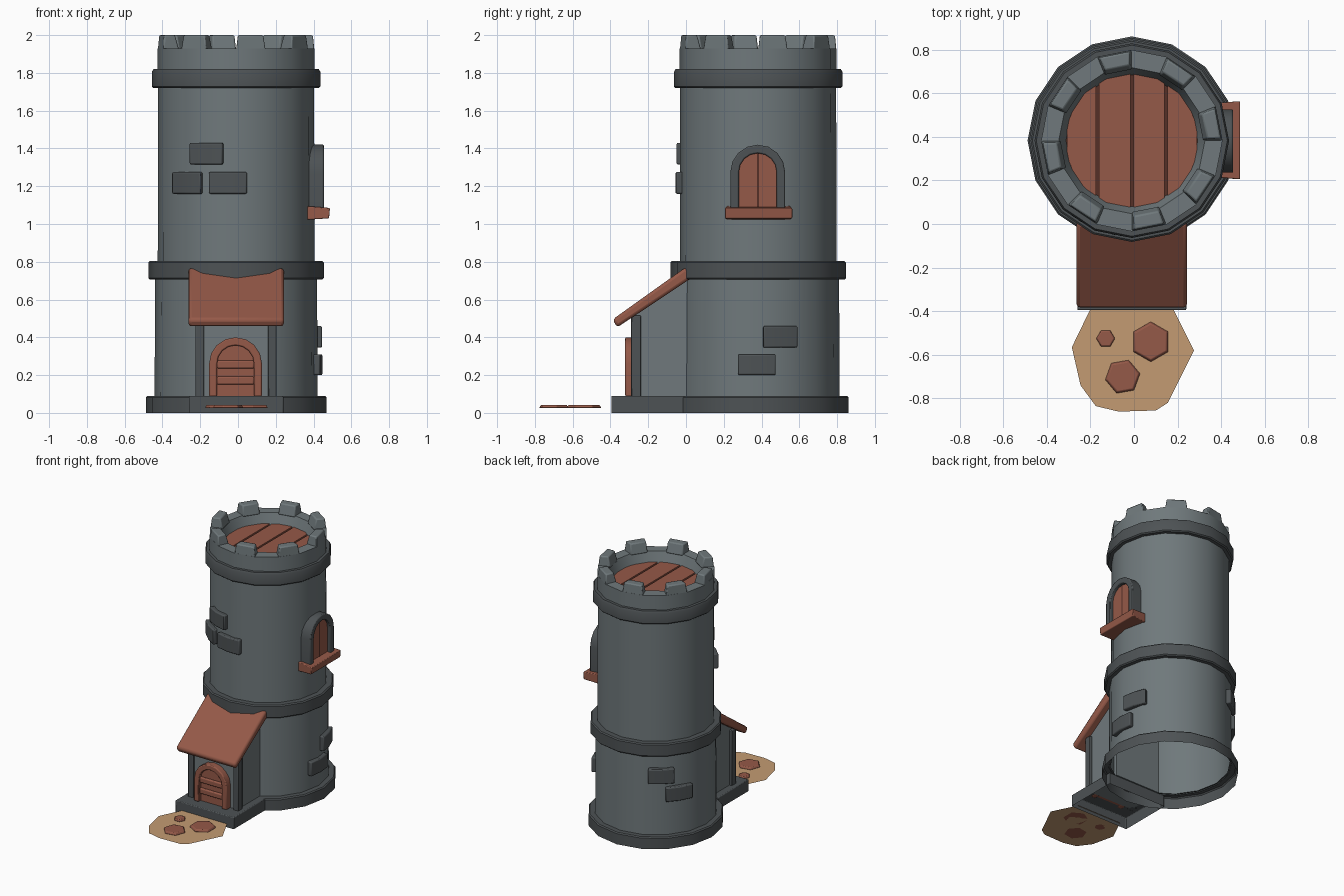
import bpy, bmesh
from math import sin, cos, pi, radians, sqrt

if "Cube" in bpy.data.objects:
    bpy.data.objects.remove(bpy.data.objects["Cube"])

CX, CY, N = -0.01, 0.382, 16


def material(name, rgb):
    m = bpy.data.materials.new(name)
    m.diffuse_color = (*rgb, 1)
    m.use_nodes = True
    m.node_tree.nodes["Principled BSDF"].inputs["Base Color"].default_value = m.diffuse_color
    return m


STONE = material("stone", (0.16, 0.19, 0.20))
DARK = material("dark_stone", (0.075, 0.085, 0.09))
WOOD = material("red_wood", (0.30, 0.10, 0.065))
GROOVE = material("dark_wood", (0.09, 0.03, 0.02))
SAND = material("sand", (0.55, 0.33, 0.17))


def finish(name, bm, mat, bevel=0, angle=32):
    me = bpy.data.meshes.new(name)
    bm.to_mesh(me)
    bm.free()
    me.materials.append(mat)
    ob = bpy.data.objects.new(name, me)
    bpy.context.collection.objects.link(ob)
    if bevel:
        b = ob.modifiers.new("bevel", 'BEVEL')
        b.width, b.segments, b.limit_method = bevel, 2, 'ANGLE'
        b.angle_limit = radians(40)
    bpy.ops.object.select_all(action='DESELECT')
    ob.select_set(True)
    bpy.context.view_layer.objects.active = ob
    bpy.ops.object.shade_smooth_by_angle(angle=radians(angle))
    return ob


def lathe(name, profile, mat):
    """Open surface of revolution about the tower axis, profile of (r, z)."""
    bm = bmesh.new()
    rings = [[bm.verts.new((CX + r * cos(2 * pi * i / N), CY + r * sin(2 * pi * i / N), z))
              for i in range(N)] for r, z in profile]
    for a, b in zip(rings, rings[1:]):
        for i in range(N):
            j = (i + 1) % N
            bm.faces.new((a[i], a[j], b[j], b[i]))
    return finish(name, bm, mat)


def loft(name, loop_a, loop_b, mat, bevel=0, caps=(True, True)):
    """Solid between two matching point loops."""
    bm = bmesh.new()
    a = [bm.verts.new(p) for p in loop_a]
    b = [bm.verts.new(p) for p in loop_b]
    for i in range(len(a)):
        j = (i + 1) % len(a)
        bm.faces.new((a[i], a[j], b[j], b[i]))
    if caps[0]:
        bm.faces.new(a[::-1])
    if caps[1]:
        bm.faces.new(b)
    bmesh.ops.recalc_face_normals(bm, faces=bm.faces)
    return finish(name, bm, mat, bevel)


def box(name, x0, x1, y0, y1, z0, z1, mat, bevel=0, caps=(True, True)):
    c = [(x0, y0), (x1, y0), (x1, y1), (x0, y1)]
    return loft(name, [(*p, z0) for p in c], [(*p, z1) for p in c], mat, bevel, caps)


def polar(r, deg, z):
    return (CX + r * cos(radians(deg)), CY + r * sin(radians(deg)), z)


def wedge(a0, a1, r0, r1, z, steps):
    angs = [a0 + (a1 - a0) * i / steps for i in range(steps + 1)]
    return [polar(r1, a, z) for a in angs] + [polar(r0, a, z) for a in reversed(angs)]


def arch(hw, z0, spring):
    return ([(-hw, z0)] + [(-hw * cos(pi * i / 8), spring + hw * sin(pi * i / 8)) for i in range(9)]
            + [(hw, z0)])


# Tower walls, footing and bands
lathe("footing", [(0.478, 0), (0.478, 0.082), (0.47, 0.09), (0.42, 0.09)], DARK)
lathe("lower_wall", [(0.432, 0.085), (0.428, 0.75)], STONE)
lathe("middle_band", [(0.41, 0.705), (0.456, 0.705), (0.464, 0.713), (0.464, 0.797),
                      (0.456, 0.805), (0.40, 0.805)], DARK)
lathe("upper_wall", [(0.415, 0.79), (0.413, 1.75)], STONE)
lathe("top_band", [(0.40, 1.72), (0.438, 1.72), (0.446, 1.728), (0.446, 1.805),
                   (0.438, 1.82), (0.40, 1.82)], DARK)

# Parapet with eight merlons
lathe("parapet", [(0.416, 1.80), (0.416, 1.93), (0.335, 1.93), (0.30, 1.84)], STONE)
for k in range(8):
    a = -90 + 45 * k
    loft(f"merlon_{k}", wedge(a, a + 22.5, 0.325, 0.416, 1.92, 1),
         wedge(a + 1.5, a + 21, 0.345, 0.408, 2.0, 1), STONE, 0.008)

# Plank floor on the roof
loft("floor_base", [polar(0.33, 22.5 * i, 1.835) for i in range(N)],
     [polar(0.33, 22.5 * i, 1.845) for i in range(N)], GROOVE)
edges = [-0.305, -0.157, 0, 0.157, 0.305]
for k, (a, b) in enumerate(zip(edges, edges[1:])):
    a, b = a + 0.007, b - 0.007
    xs = [a + (b - a) * i / 4 for i in range(5)]
    h = [sqrt(0.306 ** 2 - x * x) for x in xs]
    pts = ([(CX + x, CY - y) for x, y in zip(xs, h)]
           + [(CX + x, CY + y) for x, y in reversed(list(zip(xs, h)))])
    loft(f"floor_plank_{k}", [(*p, 1.84) for p in pts], [(*p, 1.857) for p in pts], WOOD)

# Raised bricks: start angle, end angle, bottom, top, wall radius
bricks = [(-124.5, -99.6, 1.315, 1.43, 0.413), (-141, -115.7, 1.16, 1.275, 0.413),
          (-109.5, -82.3, 1.16, 1.275, 0.413),
          (3.6, 27.5, 0.345, 0.46, 0.43), (-13.7, 11.9, 0.2, 0.31, 0.43),
          (118, 142, 0.49, 0.605, 0.43), (134, 160, 0.35, 0.46, 0.43)]
for k, (a0, a1, z0, z1, r) in enumerate(bricks):
    loft(f"brick_{k}", wedge(a0, a1, r - 0.03, r + 0.027, z0, 2),
         wedge(a0, a1, r - 0.03, r + 0.027, z1, 2), DARK, 0.008)

# Porch: footing, walls, corner posts, sloping roof
box("porch_footing", -0.26, 0.24, -0.395, 0.02, 0, 0.09, DARK, 0.006, caps=(False, True))
side = [(-0.272, 0.085), (-0.272, 0.53), (0.03, 0.73), (0.03, 0.085)]
loft("porch_walls", [(-0.205, *p) for p in side], [(0.185, *p) for p in side], STONE)
for n, x in (("left", -0.225), ("right", 0.16)):
    box(f"porch_post_{n}", x, x + 0.045, -0.29, -0.237, 0.085, 0.515, DARK, 0.005)
slab = [(-0.388, 0.495), (0.0, 0.772), (0.035, 0.718), (-0.365, 0.452)]
loft("porch_roof", [(-0.263, *p) for p in slab], [(0.243, *p) for p in slab], WOOD, 0.016)


# Arched openings: door faces -y, window faces +x
def door_place(u, z, d):
    return (-0.013 + u, -d, z)


def window_place(u, z, d):
    return (d, 0.38 + u, z)


def arched(name, place, hw, thick, z0, spring, back, front, pane):
    frame = arch(hw, z0, spring) + arch(hw - thick, z0, spring)[::-1]
    loft(name + "_frame", [place(*p, back) for p in frame],
         [place(*p, front) for p in frame], WOOD if name == "door" else DARK, 0.007)
    inner = arch(hw - thick + 0.003, z0, spring)
    loft(name + "_panel", [place(*p, back) for p in inner],
         [place(*p, pane) for p in inner], WOOD)


arched("door", door_place, 0.14, 0.042, 0.088, 0.26, 0.26, 0.322, 0.295)
arched("window", window_place, 0.145, 0.045, 1.08, 1.275, 0.36, 0.455, 0.428)

# Door bars, window centre groove, sill
for k, z in enumerate((0.15, 0.235)):
    box(f"door_bar_{k}", -0.112, 0.086, -0.312, -0.28, z, z + 0.042, WOOD, 0.008)
box("window_groove", 0.40, 0.431, 0.375, 0.387, 1.08, 1.374, GROOVE)
loft("window_sill", [(0.36, 0.215, 1.022), (0.36, 0.553, 1.022), (0.36, 0.553, 1.095), (0.36, 0.215, 1.095)],
     [(0.482, 0.205, 1.03), (0.482, 0.563, 1.03), (0.487, 0.563, 1.085), (0.487, 0.205, 1.085)],
     WOOD, 0.005)

# Sandy path with stepping stones
path = [(-0.2, -0.39), (-0.285, -0.565), (-0.245, -0.74), (-0.175, -0.835), (-0.07, -0.86),
        (0.10, -0.855), (0.155, -0.82), (0.275, -0.58), (0.18, -0.39)]
bm = bmesh.new()
bm.faces.new([bm.verts.new((*p, 0.026)) for p in path])
finish("path", bm, SAND)
for k, (x, y, r, t) in enumerate([(0.077, -0.54, 0.094, 30), (-0.13, -0.525, 0.044, 0), (-0.052, -0.70, 0.083, 10)]):
    def ring(s, z):
        return [(x + r * s * cos(radians(t + 60 * i)), y + r * s * sin(radians(t + 60 * i)), z) for i in range(6)]
    loft(f"stepping_stone_{k}", ring(1, 0.026), ring(0.88, 0.043), WOOD, 0.004)
